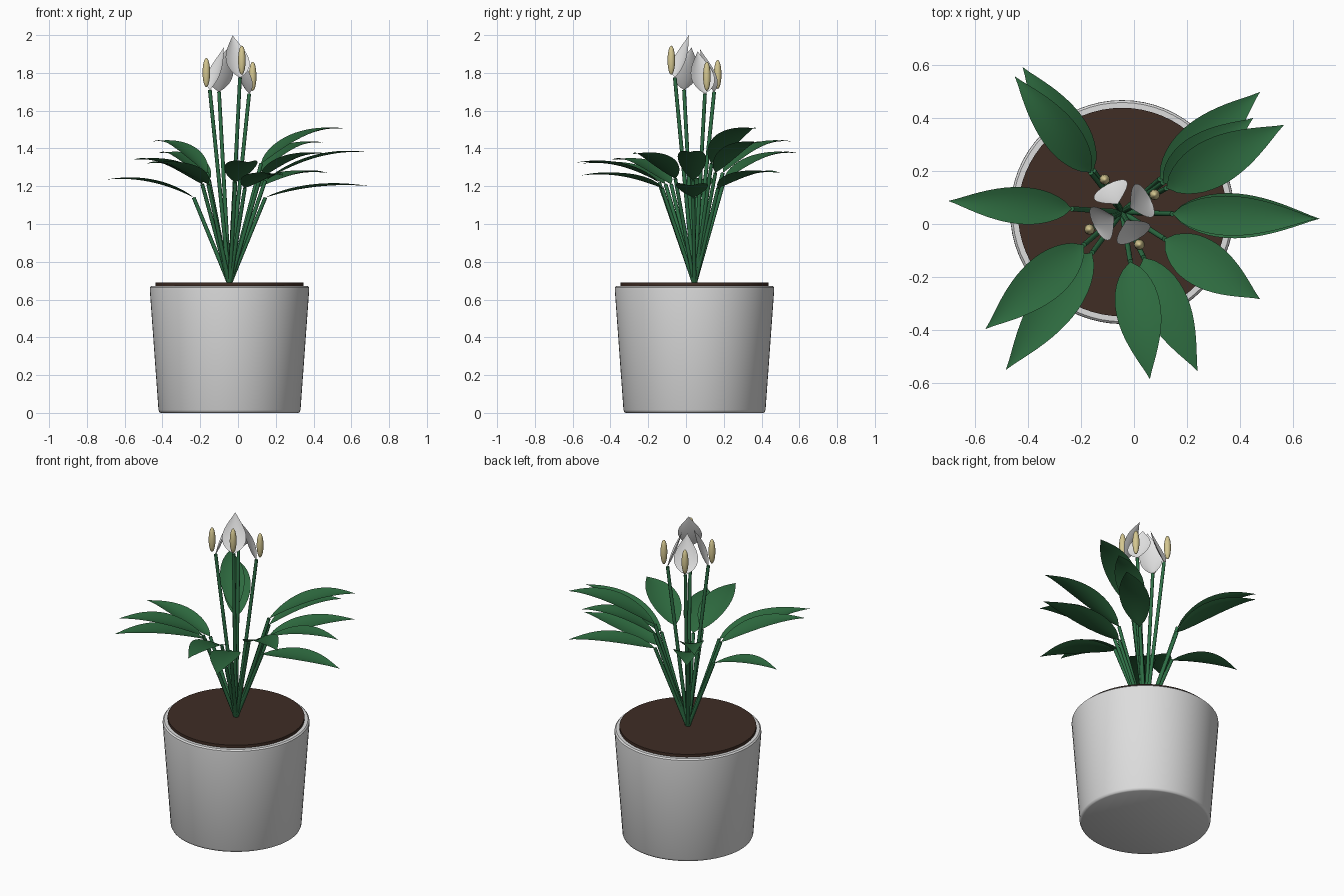
import bpy, bmesh
from math import sin, cos, pi, radians, atan2, hypot
from mathutils import Vector

old = bpy.data.objects.get("Cube")
if old:
    bpy.data.objects.remove(old)

CENTRE = Vector((-0.045, 0.045, 0))
ROOT = CENTRE + Vector((0, 0, 0.68))


def material(name, r, g, b):
    m = bpy.data.materials.new(name)
    m.use_nodes = True
    m.diffuse_color = (r, g, b, 1)
    m.node_tree.nodes["Principled BSDF"].inputs["Base Color"].default_value = (r, g, b, 1)
    return m


POT = material("pot white", 0.72, 0.72, 0.72)
SOIL = material("soil brown", 0.05, 0.026, 0.018)
LEAF = material("leaf green", 0.027, 0.145, 0.05)
STEM = material("stem green", 0.027, 0.16, 0.06)
PETAL = material("petal white", 0.8, 0.8, 0.8)
SPADIX = material("spadix cream", 0.66, 0.57, 0.28)


def make(name, bm, mat, smooth=40):
    bmesh.ops.remove_doubles(bm, verts=bm.verts, dist=0.0001)
    me = bpy.data.meshes.new(name)
    bm.to_mesh(me)
    bm.free()
    me.materials.append(mat)
    ob = bpy.data.objects.new(name, me)
    bpy.context.collection.objects.link(ob)
    bpy.ops.object.select_all(action='DESELECT')
    ob.select_set(True)
    bpy.context.view_layer.objects.active = ob
    bpy.ops.object.shade_smooth_by_angle(angle=radians(smooth))
    return ob


def lathe(name, profile, mat, at, steps=64):
    """Spin an (r, z) profile around the vertical axis."""
    bm = bmesh.new()
    vs = [bm.verts.new((r, 0, z)) for r, z in profile]
    es = [bm.edges.new(p) for p in zip(vs, vs[1:])]
    bmesh.ops.spin(bm, geom=vs + es, axis=(0, 0, 1), cent=(0, 0, 0),
                   angle=2 * pi, steps=steps)
    bmesh.ops.remove_doubles(bm, verts=bm.verts, dist=0.0001)
    bmesh.ops.recalc_face_normals(bm, faces=bm.faces)
    make(name, bm, mat).location = at


def stem(name, top, radius=0.011):
    """Straight round stalk from the soil to a point."""
    d = top - ROOT
    bm = bmesh.new()
    bmesh.ops.create_cone(bm, cap_ends=True, segments=10, radius1=radius,
                          radius2=radius * 0.9, depth=d.length)
    ob = make(name, bm, STEM)
    ob.location = (top + ROOT) / 2
    ob.rotation_euler = d.to_track_quat('Z', 'Y').to_euler()


def blade(name, a, mid, b, width, cup, mat, rows=16, cols=6):
    """Pointed leaf along a curve through three points, edges lifted by cup."""
    ctrl = mid * 2 - (a + b) / 2
    flat = Vector((b.x - a.x, b.y - a.y, 0)).normalized()
    side = Vector((-flat.y, flat.x, 0))
    peak = 0.4 ** 0.8 * 0.6 ** 1.2
    bm = bmesh.new()
    grid = []
    for i in range(rows + 1):
        t = i / rows
        p = a * (1 - t) ** 2 + ctrl * 2 * t * (1 - t) + b * t * t
        tan = ((ctrl - a) * (1 - t) + (b - ctrl) * t).normalized()
        nor = tan.cross(side)
        w = t ** 0.8 * (1 - t) ** 1.2 / peak
        row = []
        for j in range(cols + 1):
            s = 2 * j / cols - 1
            row.append(bm.verts.new(p + side * s * w * width / 2
                                    + nor * cup * w * s * s))
        grid.append(row)
    for r0, r1 in zip(grid, grid[1:]):
        for j in range(cols):
            bm.faces.new((r0[j], r1[j], r1[j + 1], r0[j + 1]))
    bmesh.ops.dissolve_degenerate(bm, dist=0.00001, edges=bm.edges)
    make(name, bm, mat, 60)


def around(angle, r, z):
    return CENTRE + Vector((cos(angle) * r, sin(angle) * r, z))


# Pot and soil
lathe("pot", [(0, 0), (0.363, 0), (0.371, 0.004), (0.376, 0.015),
              (0.422, 0.652), (0.421, 0.664), (0.413, 0.672),
              (0.392, 0.672), (0.39, 0.66), (0, 0.66)], POT, CENTRE)
lathe("soil", [(0, 0.655), (0.393, 0.655), (0.393, 0.69), (0, 0.69)], SOIL, CENTRE)

# Leaves: tip x, tip y, tip z, stem top z, width
LEAVES = [
    (-0.70, 0.087, 1.235, 1.14, 0.14),
    (0.69, 0.02, 1.38, 1.23, 0.15),
    (0.70, 0.02, 1.20, 1.14, 0.17),
    (0.566, 0.374, 1.505, 1.32, 0.18),
    (0.45, 0.40, 1.43, 1.27, 0.16),
    (0.475, 0.498, 1.27, 1.19, 0.17),
    (-0.42, 0.592, 1.375, 1.23, 0.16),
    (-0.45, 0.557, 1.437, 1.27, 0.14),
    (-0.56, -0.396, 1.34, 1.21, 0.17),
    (-0.483, -0.55, 1.32, 1.21, 0.17),
    (0.06, -0.585, 1.325, 1.22, 0.17),
    (0.24, -0.555, 1.257, 1.19, 0.17),
    (0.475, -0.283, 1.37, 1.24, 0.18),
]
for n, (x, y, z, z0, width) in enumerate(LEAVES, 1):
    tip = Vector((x, y, z))
    d = tip - CENTRE
    ang, reach = atan2(d.y, d.x), hypot(d.x, d.y)
    base = around(ang, 0.19, z0)
    mid = around(ang, (0.19 + reach) / 2, z0 + (z - z0) * 0.72 + 0.015)
    stem(f"leaf_stem_{n}", base)
    blade(f"leaf_{n}", base, mid, tip, width, 0.015, LEAF)

# Flowers: stalk, hooded petal leaning inward, and spadix
for n, z in enumerate((1.775, 1.69, 1.70, 1.71)):
    ang = radians(-62 + 90 * n)
    top = around(ang, 0.118, z)
    stem(f"flower_stem_{n + 1}", top)
    blade(f"flower_petal_{n + 1}", top, around(ang, 0.07, z + 0.105),
          around(ang, 0.034, z + 0.225), 0.14, 0.015, PETAL)
    bm = bmesh.new()
    bmesh.ops.create_uvsphere(bm, u_segments=16, v_segments=12, radius=1)
    bmesh.ops.scale(bm, vec=(0.02, 0.02, 0.077), verts=bm.verts)
    make(f"spadix_{n + 1}", bm, SPADIX).location = around(ang, 0.139, z + 0.092)
